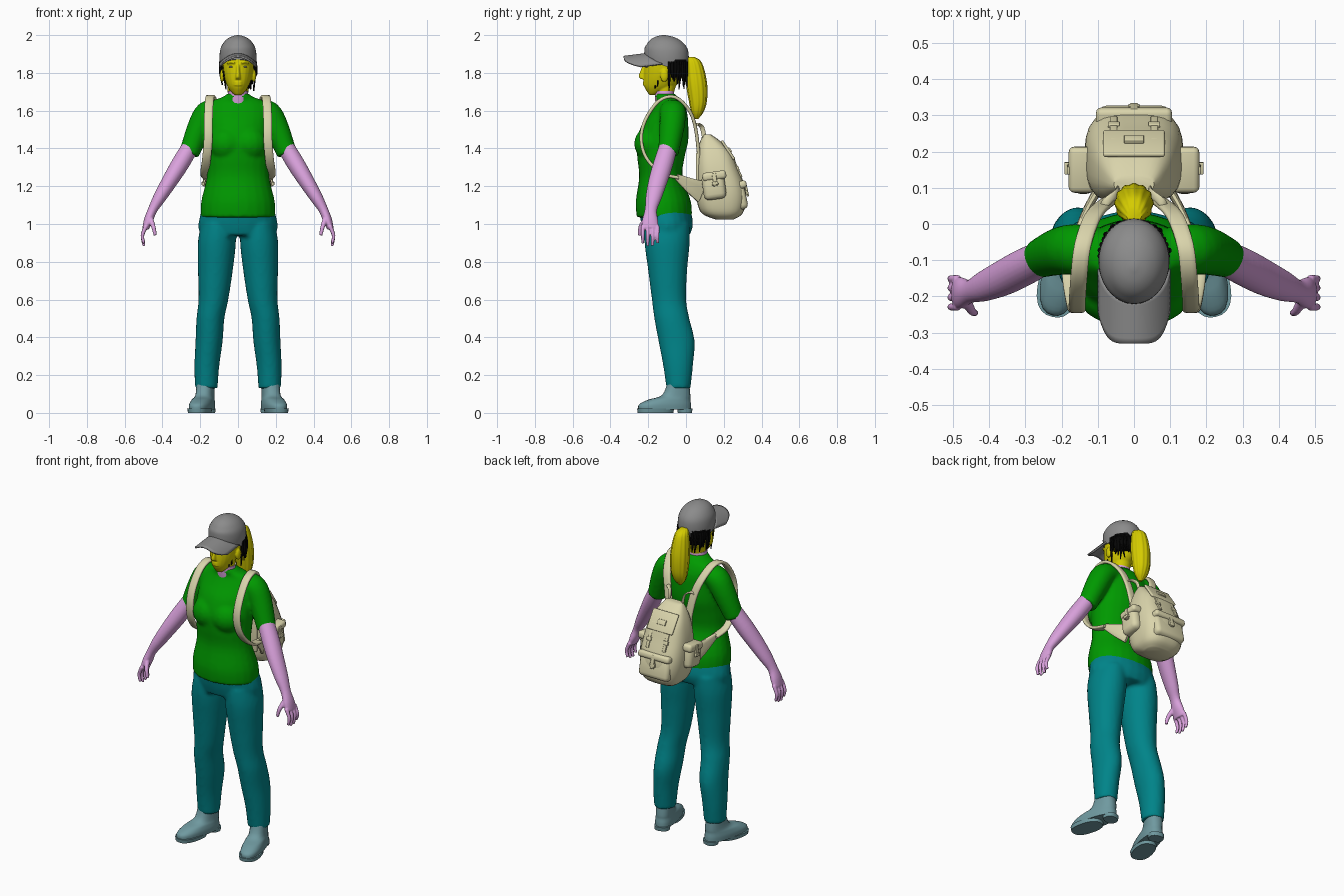
import bpy, bmesh, math, random
from mathutils import Vector, Matrix

random.seed(4)
if "Cube" in bpy.data.objects:
    bpy.data.objects.remove(bpy.data.objects["Cube"])


def material(name, *rgb):
    m = bpy.data.materials.new(name)
    m.use_nodes = True
    m.diffuse_color = (*rgb, 1)
    m.node_tree.nodes["Principled BSDF"].inputs["Base Color"].default_value = (*rgb, 1)
    return m


GREEN = material("shirt green", 0, .32, 0)
TEAL = material("trouser teal", 0, .23, .25)
PINK = material("skin pink", .7, .36, .72)
YELLOW = material("face yellow", .66, .6, 0)
GREY = material("cap grey", .26, .26, .26)
BLACK = material("hair black", .002, .002, .002)
CANVAS = material("canvas beige", .7, .66, .41)
LEATHER = material("boot blue grey", .16, .32, .35)
X, Y, Z = Vector((1, 0, 0)), Vector((0, 1, 0)), Vector((0, 0, 1))


def spline(rows, k):
    """Smoothly interpolate rows of (x, y, z, radius a, radius b)."""
    p = [Vector(r) for r in rows]
    p = [p[0]] + p + [p[-1]]
    out = []
    for i in range(1, len(p) - 2):
        a, b, c, d = p[i - 1:i + 3]
        for j in range(k):
            t = j / k
            out.append(b + (c - a) * (t / 2) + (a * 2 - b * 5 + c * 4 - d) * (t * t / 2)
                       + (b * 3 - a - c * 3 + d) * (t ** 3 / 2))
    return out + [p[-2]]


def loft(bm, rows, ref=None, n=24, k=4, power=2, ripple=0):
    """Skin rings along a path; rings stay level unless ref gives their first axis."""
    pts = spline(rows, k)
    rings = []
    for i, p in enumerate(pts):
        t, u = Z, X
        if ref is not None:
            t = (pts[min(i + 1, len(pts) - 1)].to_3d() - pts[max(i - 1, 0)].to_3d()).normalized()
            u = (ref - t * ref.dot(t)).normalized()
        v = t.cross(u)
        ring = []
        for j in range(n):
            w = math.tau * j / n
            c, s = math.cos(w), math.sin(w)
            r = (abs(c) ** power + abs(s) ** power) ** (-1 / power) * (1 + ripple * math.cos(w * n / 4))
            ring.append(bm.verts.new(p.to_3d() + u * (p[3] * r * c) + v * (p[4] * r * s)))
        rings.append(ring)
    for a, b in zip(rings, rings[1:]):
        for j in range(n):
            bm.faces.new((a[j - 1], a[j], b[j], b[j - 1]))
    bm.faces.new(rings[0])
    bm.faces.new(rings[-1])


def level(bm, rows, **kw):
    """Loft on the centre plane from rows of (z, y, radius x, radius y)."""
    loft(bm, [(0, y, z, a, b) for z, y, a, b in rows], **kw)


def ball(bm, loc, size):
    bmesh.ops.create_uvsphere(bm, u_segments=16, v_segments=10, radius=1,
                              matrix=Matrix.LocRotScale(Vector(loc), None, Vector(size)))


def mirror(bm):
    """Copy everything built so far to the other side."""
    geom = bmesh.ops.duplicate(bm, geom=bm.verts[:] + bm.edges[:] + bm.faces[:])["geom"]
    for v in geom:
        if isinstance(v, bmesh.types.BMVert):
            v.co.x *= -1


def make(name, bm, mat, voxel=0, smooth=4, angle=45):
    bmesh.ops.recalc_face_normals(bm, faces=bm.faces[:])
    me = bpy.data.meshes.new(name)
    bm.to_mesh(me)
    bm.free()
    me.materials.append(mat)
    ob = bpy.data.objects.new(name, me)
    bpy.context.collection.objects.link(ob)
    bpy.ops.object.select_all(action='DESELECT')
    ob.select_set(True)
    bpy.context.view_layer.objects.active = ob
    bpy.ops.object.shade_smooth_by_angle(angle=math.radians(angle))
    if voxel:  # fuse overlapping pieces into one skin
        r = ob.modifiers.new("fuse", 'REMESH')
        r.mode, r.voxel_size, r.use_smooth_shade = 'VOXEL', voxel, True
        ob.modifiers.new("soften", 'SMOOTH').iterations = smooth
    return ob


def block(name, loc, size, tilt=0, bevel=.012, both=False):
    """Rounded canvas box, optionally mirrored."""
    bm = bmesh.new()
    bmesh.ops.create_cube(bm, size=1, matrix=Matrix.Diagonal((*size, 1)))
    bmesh.ops.bevel(bm, geom=bm.edges[:], offset=bevel, segments=3, profile=.5, affect='EDGES')
    bm.transform(Matrix.Translation(loc) @ Matrix.Rotation(math.radians(tilt), 4, 'X'))
    if both:
        mirror(bm)
    make(name, bm, CANVAS)


# Shirt: sleeves and bust, then torso
bm = bmesh.new()
loft(bm, [(.1, -.075, 1.605, .065, .052), (.16, -.07, 1.588, .07, .066), (.205, -.075, 1.51, .066, .064),
          (.26, -.095, 1.37, .054, .053)], ref=Y)
ball(bm, (.06, -.18, 1.425), (.1, .095, .095))
mirror(bm)
level(bm, [(1.035, -.115, .198, .146), (1.12, -.12, .195, .146), (1.25, -.133, .165, .115),
           (1.35, -.133, .168, .125), (1.44, -.125, .172, .137), (1.53, -.11, .168, .122),
           (1.6, -.09, .165, .094), (1.65, -.088, .135, .068), (1.675, -.105, .075, .06),
           (1.69, -.113, .06, .054)])
shirt = make("shirt", bm, GREEN, .01)

# Trousers: legs, then hips
bm = bmesh.new()
loft(bm, [(.105, -.1, 1, .09, .12), (.112, -.1, .9, .101, .12), (.12, -.097, .75, .092, .103),
          (.13, -.09, .6, .079, .091), (.146, -.075, .5, .074, .093), (.153, -.05, .38, .072, .096),
          (.165, -.042, .25, .066, .079), (.168, -.04, .13, .06, .064)])
mirror(bm)
level(bm, [(1.09, -.115, .188, .137), (1, -.1, .21, .137), (.94, -.1, .2, .12)])
make("trousers", bm, TEAL, .011)

# Boots: upper, forefoot sole and heel, toes turned out
bm = bmesh.new()
for rows in ([(.018, -.115, .056, .143), (.045, -.113, .057, .14), (.07, -.09, .052, .113),
              (.095, -.052, .046, .075), (.17, -.04, .045, .055)],
             [(0, -.165, .056, .095), (.022, -.165, .06, .098)],
             [(0, -.005, .042, .036), (.024, -.005, .044, .04)]):
    loft(bm, [(.172, y, z, a, b) for z, y, a, b in rows], power=2.5)
bmesh.ops.rotate(bm, verts=bm.verts[:], cent=(.172, -.04, 0), matrix=Matrix.Rotation(.25, 3, 'Z'))
mirror(bm)
make("boots", bm, LEATHER)

# Arms with palms, fingers and thumbs
bm = bmesh.new()
loft(bm, [(.245, -.09, 1.42, .048, .045), (.305, -.12, 1.32, .052, .047), (.36, -.148, 1.23, .05, .042),
          (.415, -.172, 1.14, .042, .034), (.452, -.186, 1.075, .032, .025),
          (.474, -.19, 1.02, .042, .024), (.49, -.19, .975, .045, .017)], ref=Y)
for i in range(4):
    y = -.19 + (i - 1.5) * .026
    tip = .878 + .014 * abs(i - 1.4)
    loft(bm, [(.486, y, .99, .011, .012), (.506, y, .94, .01, .01), (.498, y, tip, .008, .008)], ref=Y, n=10)
loft(bm, [(.465, -.21, 1.03, .016, .016), (.448, -.24, .985, .012, .012),
          (.438, -.246, .94, .009, .009)], ref=Y, n=10)
mirror(bm)
make("arms", bm, PINK, .0045, 2)

# Neck and head
bm = bmesh.new()
level(bm, [(1.63, -.105, .06, .055), (1.665, -.112, .056, .052), (1.705, -.115, .052, .052)])
make("neck", bm, PINK)
bm = bmesh.new()
ball(bm, (.084, -.115, 1.785), (.012, .022, .034))
loft(bm, [(.015, -.22, 1.852, .006, .006), (.035, -.214, 1.858, .007, .008),
          (.058, -.195, 1.85, .005, .005)], ref=Z, n=10)
mirror(bm)
level(bm, [(1.682, -.175, .016, .018), (1.698, -.163, .034, .042), (1.73, -.138, .057, .084),
           (1.78, -.122, .075, .103), (1.84, -.112, .084, .108), (1.9, -.11, .08, .1)])
level(bm, [(1.695, -.112, .048, .048), (1.76, -.1, .052, .055)])
level(bm, [(1.845, -.217, .007, .01), (1.785, -.232, .012, .019), (1.767, -.226, .014, .013)])
for z in (1.737, 1.75):
    ball(bm, (0, -.216, z), (.024, .013, .006))
make("head", bm, YELLOW, .0045, 3)
bm = bmesh.new()
ball(bm, (.034, -.206, 1.832), (.014, .008, .005))
mirror(bm)
make("eyes", bm, GREY)

# Dark hair under the cap, loose strands and temple wisps
bm = bmesh.new()
level(bm, [(1.87, -.06, .088, .07), (1.82, -.062, .087, .066), (1.775, -.062, .07, .05)], ripple=.03)
for i in range(30):
    w = math.pi * (i / 29 * 1.56 - .28)
    if abs(math.sin(w) + .33) < .2:  # leave the ears clear
        continue
    x, y = .091 * math.cos(w), -.085 + .092 * math.sin(w)
    end = random.uniform(1.7, 1.77)
    dx = random.uniform(-.01, .01)
    loft(bm, [(x, y, 1.86, .009, .009), (x + dx, y, 1.8, .008, .008),
              (x * .92, y + dx, end, .003, .003)], n=8)
make("hair", bm, BLACK)

# Ponytail
bm = bmesh.new()
level(bm, [(1.885, .022, .02, .02), (1.855, .04, .038, .042), (1.75, .055, .052, .054),
           (1.65, .063, .049, .046), (1.59, .06, .035, .03), (1.555, .055, .008, .008)], n=48, ripple=.04)
make("ponytail", bm, YELLOW)

# Cap crown, raised at the front edge
bm = bmesh.new()
level(bm, [(1.832, -.105, .094, .116), (1.88, -.103, .098, .118), (1.93, -.105, .092, .112),
           (1.968, -.11, .07, .086), (1.99, -.115, .04, .05), (2, -.118, .006, .008)], n=36)
for v in bm.verts:
    v.co.z += max(0, -.1 - v.co.y) * .33 * min(1, max(0, (1.95 - v.co.z) / .1))
make("cap_crown", bm, GREY)

# Cap brim, arched across its width
bm = bmesh.new()
bmesh.ops.create_grid(bm, x_segments=20, y_segments=8, size=1)
for v in bm.verts:
    s, t = v.co.x, (1 - v.co.y) / 2
    inner = -.1 - .11 * math.sqrt(1 - .95 * s * s)
    outer = -.33 + .09 * abs(s) ** 5
    v.co = (s * .097, inner + (outer - inner) * t, 1.9 - .015 * t - .053 * s * s)
brim = make("cap_brim", bm, GREY)
solid = brim.modifiers.new("thickness", 'SOLIDIFY')
solid.thickness, solid.offset = .01, 0

# Backpack body
bm = bmesh.new()
level(bm, [(1.025, .205, .08, .05), (1.055, .192, .115, .107), (1.12, .188, .132, .13), (1.2, .184, .136, .127),
           (1.3, .164, .128, .11), (1.38, .15, .108, .09), (1.44, .128, .08, .052),
           (1.475, .11, .055, .02)], n=32, power=3)
make("backpack_body", bm, CANVAS)

# Backpack pockets, flaps, straps and buckles
block("side_pocket", (.14, .148, 1.2), (.07, .12, .14), 8, .028, True)
block("side_pocket_flap", (.143, .15, 1.255), (.075, .127, .045), 8, .016, True)
block("side_pocket_strap", (.178, .152, 1.235), (.014, .022, .07), 8, .003, True)
block("side_buckle", (.184, .154, 1.215), (.016, .034, .018), 8, .003, True)
block("rear_pocket", (0, .282, 1.14), (.2, .075, .13), 12, .025)
block("rear_pocket_flap", (0, .284, 1.205), (.21, .075, .04), 14, .015)
block("rear_pocket_strap", (0, .32, 1.185), (.024, .012, .08), 12, .003)
block("rear_buckle", (0, .322, 1.165), (.034, .014, .022), 12, .003)
block("top_lid", (0, .222, 1.392), (.17, .014, .12), 34, .006)
block("lid_patch", (0, .233, 1.392), (.055, .01, .03), 34, .002)
block("lid_strap", (.056, .262, 1.315), (.02, .012, .15), 25, .003, True)
block("lid_buckle", (.056, .274, 1.295), (.032, .012, .022), 23, .003, True)
block("back_panel", (0, .062, 1.25), (.17, .02, .26), 0, .009)

# Thin straps from the pack top to the shoulder straps
bm = bmesh.new()
loft(bm, [(.045, .1, 1.44, .012, .005), (.048, .085, 1.51, .012, .005),
          (.075, .062, 1.53, .012, .005), (.09, .045, 1.52, .012, .005)], ref=Y, n=10)
mirror(bm)
make("lifter_straps", bm, CANVAS)

# Shoulder straps over the chest, under the arms and back to the pack
bm = bmesh.new()
path = [(.06, .068, 1.36), (.085, .052, 1.5), (.115, .018, 1.6), (.142, -.06, 1.672), (.152, -.145, 1.65),
        (.157, -.215, 1.55), (.158, -.237, 1.45), (.166, -.21, 1.35), (.176, -.13, 1.27),
        (.165, -.04, 1.245)]
loft(bm, [(*p, .023, .009) for p in path], ref=X, n=16, power=4)
loft(bm, [(.105, .085, 1.17, .06, .012), (.135, .03, 1.2, .042, .01), (.168, -.05, 1.25, .016, .008)],
     ref=Z, n=16, power=4)
mirror(bm)
make("shoulder_straps", bm, CANVAS)
